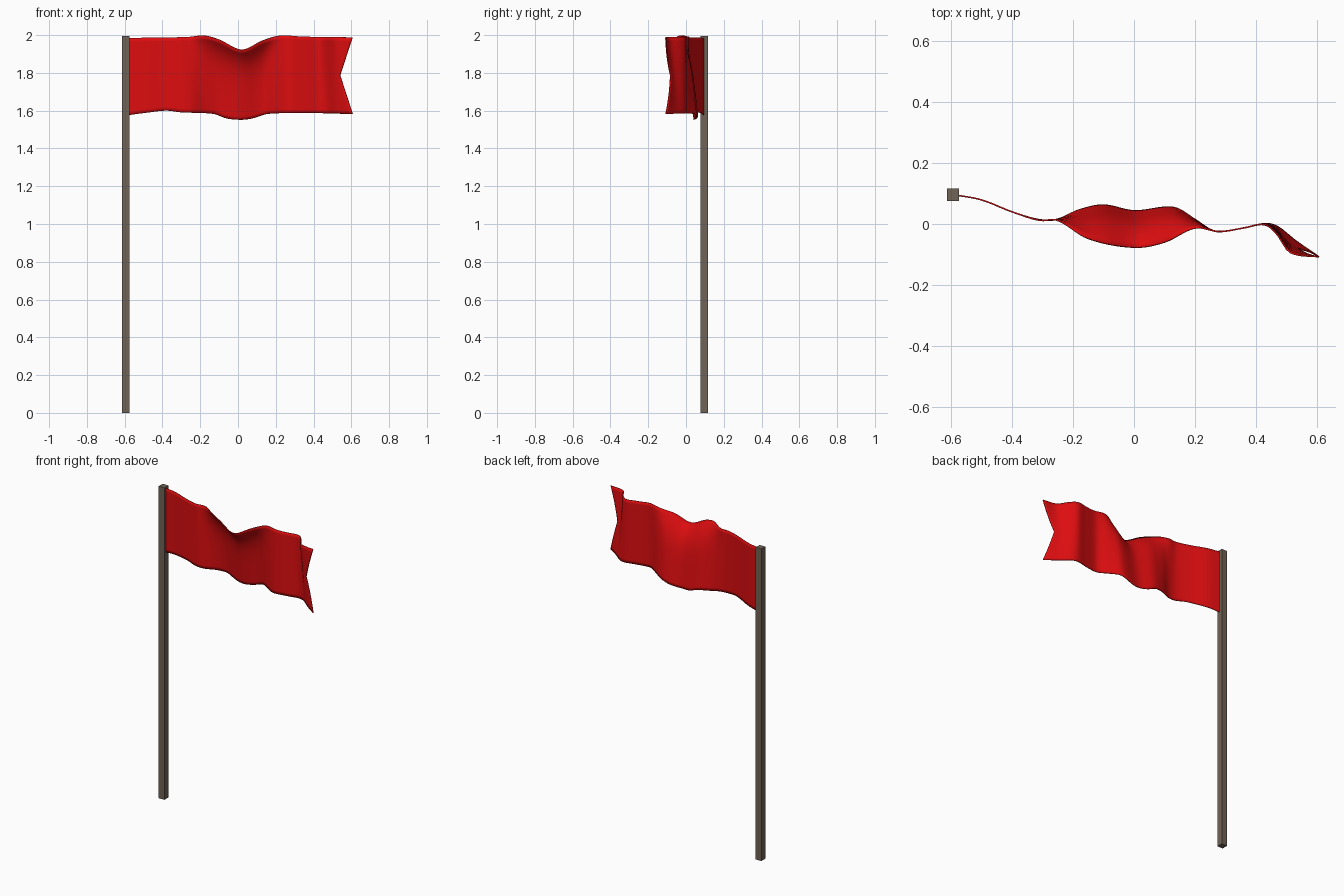
import bpy, bmesh

if "Cube" in bpy.data.objects:
    bpy.data.objects.remove(bpy.data.objects["Cube"])

def material(name, rgb):
    m = bpy.data.materials.new(name)
    m.diffuse_color = (*rgb, 1)
    m.use_nodes = True
    m.node_tree.nodes["Principled BSDF"].inputs["Base Color"].default_value = m.diffuse_color
    return m

red = material("flag red", (0.72, 0.004, 0.005))
wood = material("dark wood", (0.16, 0.125, 0.092))

def curve(pts, x):
    """Smooth curve through the points (Hermite)."""
    n = len(pts)
    x = min(max(x, pts[0][0]), pts[-1][0])
    i = 0
    while i < n - 2 and x > pts[i + 1][0]:
        i += 1

    def slope(k):
        a, b = pts[max(k - 1, 0)], pts[min(k + 1, n - 1)]
        return (b[1] - a[1]) / (b[0] - a[0])
    (x0, y0), (x1, y1) = pts[i], pts[i + 1]
    h = x1 - x0
    t = (x - x0) / h
    return ((2*t**3 - 3*t**2 + 1) * y0 + (t**3 - 2*t**2 + t) * h * slope(i)
            + (3*t**2 - 2*t**3) * y1 + (t**3 - t**2) * h * slope(i + 1))

# flag edges: sideways wave and height of top and bottom edge along x
TOP_Y = [(-.59, .096), (-.5, .079), (-.4, .04), (-.31, .012), (-.25, .012), (-.15, -.048),
         (0, -.077), (.1, -.06), (.2, -.013), (.28, -.025), (.36, -.013), (.43, -.002),
         (.47, -.035), (.51, -.092), (.607, -.108)]
LOW_Y = [(-.59, .096), (-.5, .079), (-.4, .04), (-.31, .014), (-.25, .016), (-.18, .046),
         (-.1, .062), (0, .043), (.13, .054), (.2, .015), (.25, -.018), (.28, -.025),
         (.36, -.013), (.43, .001), (.47, -.008), (.53, -.055), (.607, -.108)]
TOP_Z = [(-.59, 1.985), (-.27, 1.99), (-.18, 1.997), (-.1, 1.975), (.02, 1.922),
         (.13, 1.97), (.22, 1.997), (.35, 1.992), (.607, 1.988)]
LOW_Z = [(-.59, 1.575), (-.5, 1.587), (-.38, 1.6), (-.3, 1.591), (-.13, 1.583), (-.06, 1.559),
         (.02, 1.552), (.08, 1.56), (.16, 1.583), (.4, 1.587), (.607, 1.582)]

# flag cloth with swallow-tail end
NU, NV = 90, 20
bm = bmesh.new()
grid = []
for i in range(NU + 1):
    col = []
    for j in range(NV + 1):
        v = j / NV
        end = 0.541 + 0.066 * abs(2 * v - 1)
        x = -0.59 + (end + 0.59) * i / NU
        w = 0.4 * v + 0.6 * v**6          # top curls over to the front
        if x > 0.4:
            w = v
        y = curve(LOW_Y, x) + (curve(TOP_Y, x) - curve(LOW_Y, x)) * w
        z = curve(LOW_Z, x) + (curve(TOP_Z, x) - curve(LOW_Z, x)) * v
        col.append(bm.verts.new((x, y, z)))
    grid.append(col)
for i in range(NU):
    for j in range(NV):
        f = bm.faces.new((grid[i][j], grid[i+1][j], grid[i+1][j+1], grid[i][j+1]))
        f.smooth = True
me = bpy.data.meshes.new("flag")
bm.to_mesh(me)
bm.free()
flag = bpy.data.objects.new("flag", me)
bpy.context.collection.objects.link(flag)
me.materials.append(red)
s = flag.modifiers.new("thickness", 'SOLIDIFY')
s.thickness = 0.005
s.offset = 0

# square pole
bpy.ops.mesh.primitive_cube_add(size=1, location=(-0.594, 0.096, 0.9975))
pole = bpy.context.object
pole.name = "pole"
pole.scale = (0.04, 0.04, 1.995)
pole.data.materials.append(wood)
